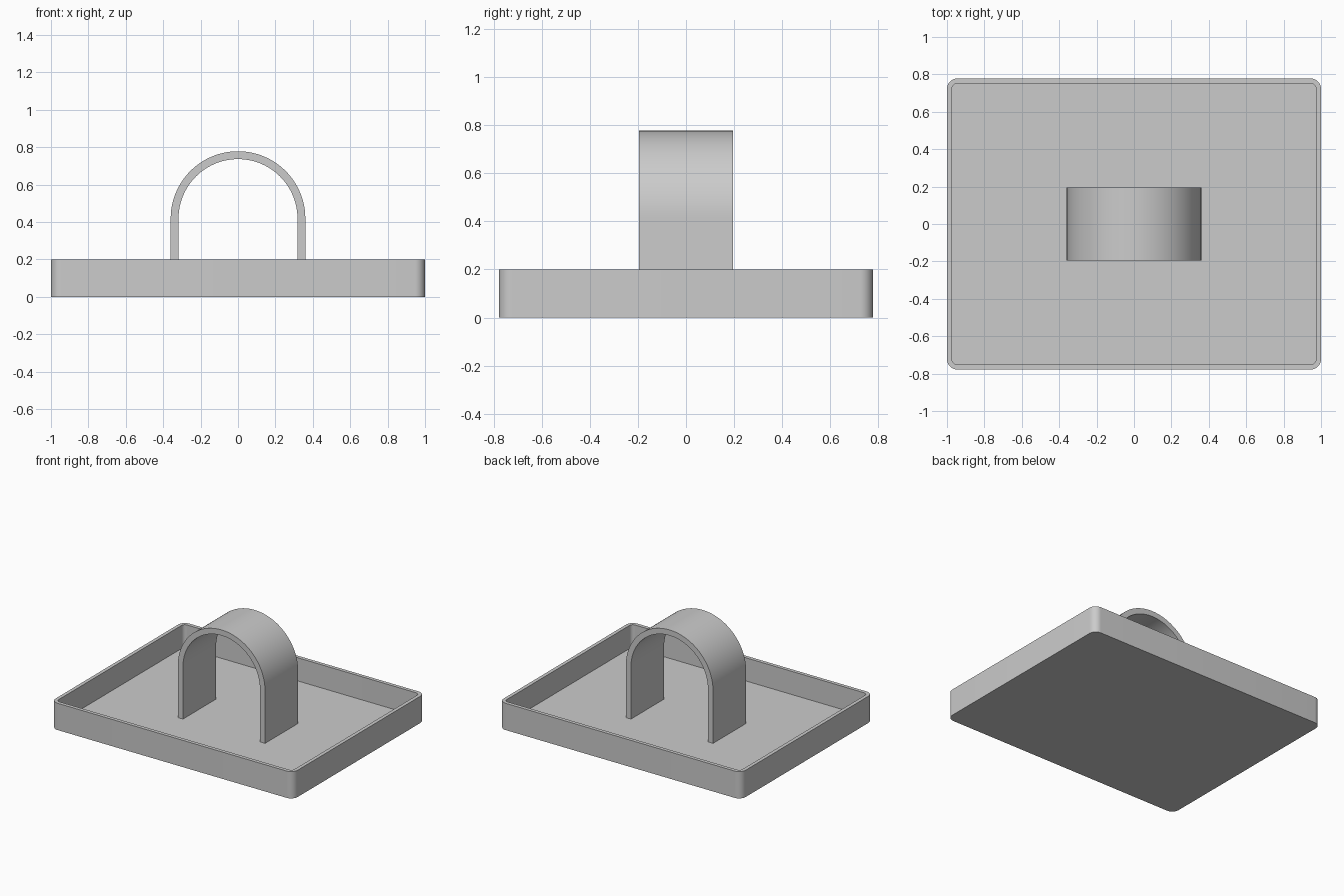
import bpy
import bmesh
from math import sin, cos, pi, radians

if "Cube" in bpy.data.objects:
    bpy.data.objects.remove(bpy.data.objects["Cube"], do_unlink=True)

HALF_X, HALF_Y, TRAY_H = 1.0, 0.778, 0.2
CORNER_R, WALL, FLOOR = 0.055, 0.027, 0.027
ARCH_R, ARCH_T, ARCH_HALF_Y, ARCH_TOP = 0.36, 0.042, 0.195, 0.778

grey = bpy.data.materials.new("plain grey")
grey.use_nodes = True
colour = (0.6, 0.6, 0.6, 1)
grey.diffuse_color = colour
grey.node_tree.nodes["Principled BSDF"].inputs["Base Color"].default_value = colour


def skin(name, sections):
    """Join equal closed sections into one capped solid."""
    bm = bmesh.new()
    rings = [[bm.verts.new(p) for p in s] for s in sections]
    n = len(rings[0])
    for a, b in zip(rings, rings[1:]):
        for i in range(n):
            j = (i + 1) % n
            bm.faces.new((a[i], a[j], b[j], b[i]))
    bm.faces.new(rings[0][::-1])
    bm.faces.new(rings[-1])
    bmesh.ops.recalc_face_normals(bm, faces=bm.faces)
    mesh = bpy.data.meshes.new(name)
    bm.to_mesh(mesh)
    bm.free()
    mesh.materials.append(grey)
    obj = bpy.data.objects.new(name, mesh)
    bpy.context.collection.objects.link(obj)
    bpy.ops.object.select_all(action="DESELECT")
    obj.select_set(True)
    bpy.context.view_layer.objects.active = obj
    bpy.ops.object.shade_smooth_by_angle(angle=radians(30))
    return obj


def rounded_rect(inset, z, steps=10):
    """Rounded rectangle loop, inset from the tray outline."""
    r = CORNER_R - inset
    cx, cy = HALF_X - CORNER_R, HALF_Y - CORNER_R
    points = []
    for q, (sx, sy) in enumerate(((1, 1), (-1, 1), (-1, -1), (1, -1))):
        for i in range(steps + 1):
            a = (q + i / steps) * pi / 2
            points.append((sx * cx + r * cos(a), sy * cy + r * sin(a), z))
    return points


# Open tray: outside wall, rim, inside wall and floor
skin("tray", [rounded_rect(0, 0), rounded_rect(0, TRAY_H),
              rounded_rect(WALL, TRAY_H), rounded_rect(WALL, FLOOR)])


# Arched handle: a flat band with straight legs and a half-round top
def band(dx, dz, z0):
    outer, inner, y = ARCH_R, ARCH_R - ARCH_T, ARCH_HALF_Y
    return [(r * dx, side, z0 + r * dz)
            for r, side in ((outer, -y), (outer, y), (inner, y), (inner, -y))]


centre_z = ARCH_TOP - ARCH_R
steps = 48
arc = [band(cos(pi * i / steps), sin(pi * i / steps), centre_z)
       for i in range(steps + 1)]
foot_z = FLOOR - 0.005
skin("handle_arch", [band(1, 0, foot_z)] + arc + [band(-1, 0, foot_z)])
